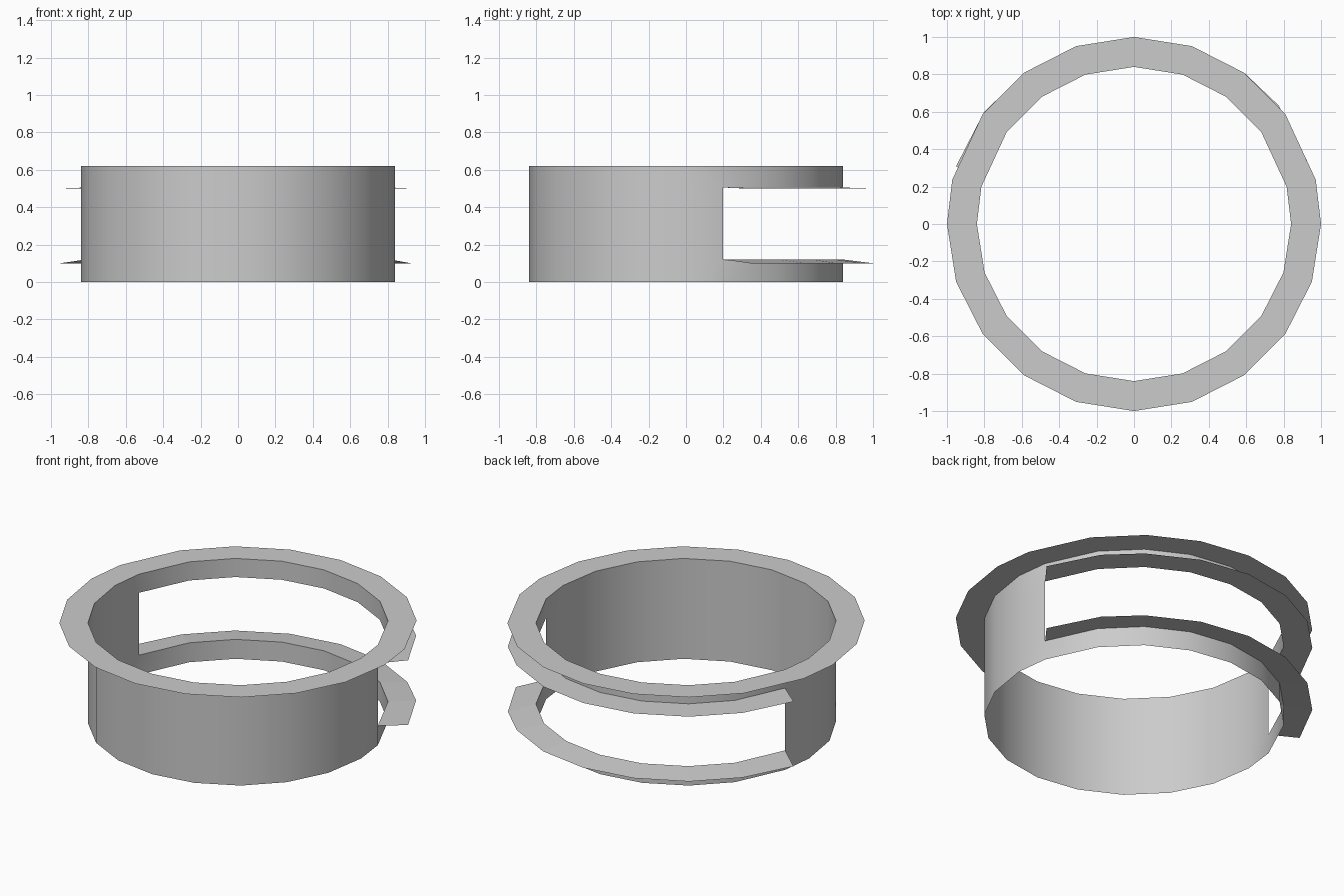
import bpy
from math import cos, sin, radians

if "Cube" in bpy.data.objects:
    bpy.data.objects.remove(bpy.data.objects["Cube"])

N, R_IN, R_OUT = 20, 0.84, 1.0
H, WIN_LO, WIN_HI = 0.62, 0.12, 0.505

# Ring angles: the two at the window jambs are nudged toward the sides
ANGLES = [18 * i for i in range(N)]
ANGLES[1], ANGLES[9] = 13.7, 166.3


def pt(r, deg, z):
    return (r * cos(radians(deg)), r * sin(radians(deg)), z)


def make(name, verts, faces, smooth=False):
    me = bpy.data.meshes.new(name)
    me.from_pydata(verts, [], faces)
    me.update()
    ob = bpy.data.objects.new(name, me)
    bpy.context.collection.objects.link(ob)
    if smooth:
        bpy.ops.object.select_all(action='DESELECT')
        ob.select_set(True)
        bpy.context.view_layer.objects.active = ob
        bpy.ops.object.shade_smooth_by_angle(angle=radians(30))
    return ob


def strip(name, inner, outer, closed=False):
    n = len(inner)
    count = n if closed else n - 1
    faces = [(i, n + i, n + (i + 1) % n, (i + 1) % n) for i in range(count)]
    return make(name, inner + outer, faces)


# Thin cylindrical wall with a wide window at the back
levels = [0, WIN_LO, WIN_HI, H]
verts = [pt(R_IN, a, z) for z in levels for a in ANGLES]
faces = []
for k in range(3):
    for i in range(N):
        if k == 1 and 1 <= i < 9:
            continue
        j = (i + 1) % N
        faces.append((k * N + i, k * N + j, (k + 1) * N + j, (k + 1) * N + i))
make("wall", verts, faces, smooth=True)

# Flat rim around the top
strip("top_rim", [pt(R_IN, a, H) for a in ANGLES],
      [pt(R_OUT, a, H) for a in ANGLES], closed=True)

# Ledges above and below the window
LEDGE = [20.2, 39.3, 53.5, 72, 90, 108, 126, 143.5, 162]
for name, z_in, z_out in (("window_head", WIN_HI, 0.50), ("window_sill", WIN_LO, 0.10)):
    outer = [pt(0.985 if i == 0 else R_OUT, a, z_out) for i, a in enumerate(LEDGE)]
    strip(name, [pt(R_IN, a, z_in) for a in ANGLES[1:10]], outer)
